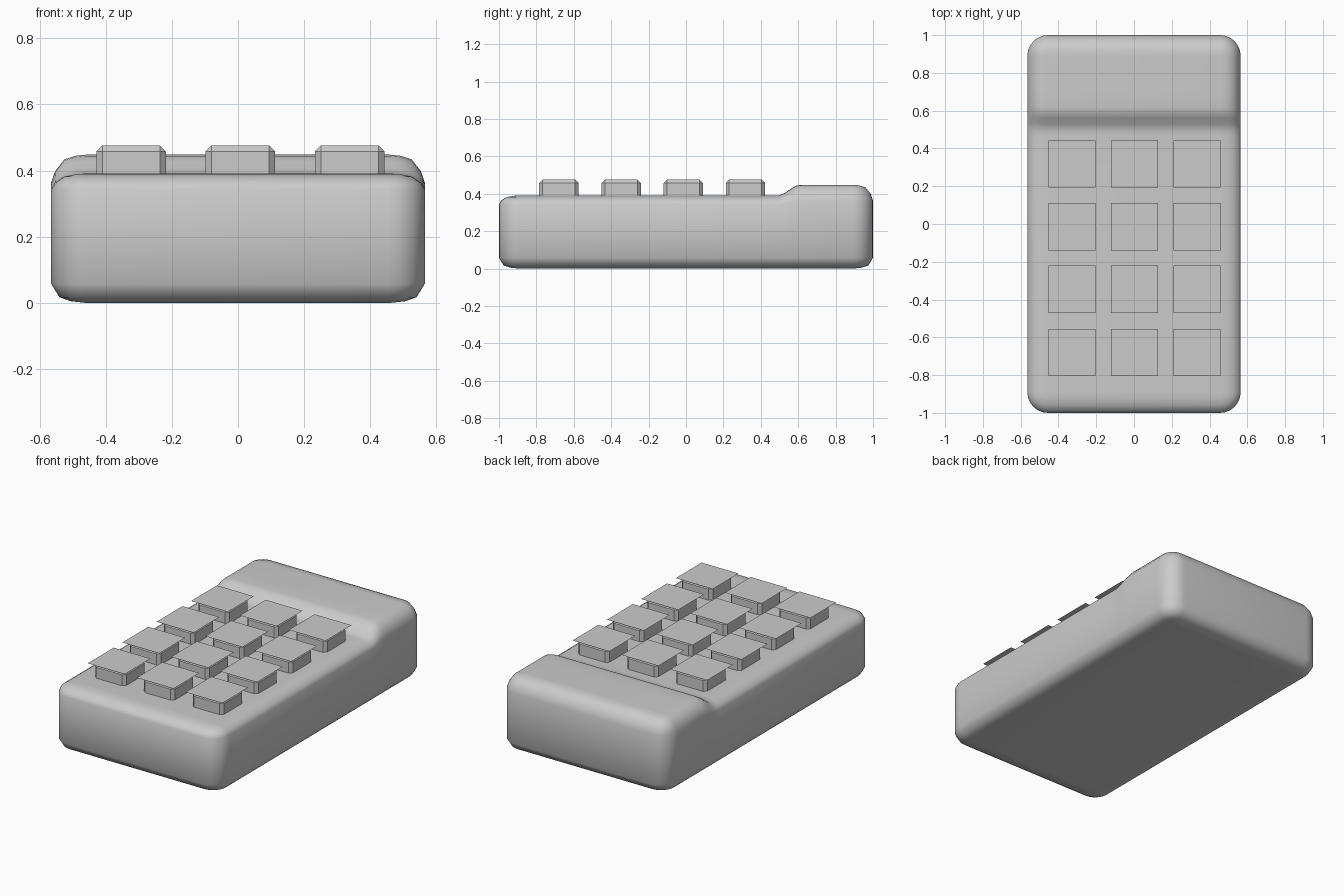
import bpy, bmesh, math

cube = bpy.data.objects.get("Cube")
if cube:
    bpy.data.objects.remove(cube, do_unlink=True)

grey = bpy.data.materials.new("plain grey")
grey.use_nodes = True
colour = (0.6, 0.6, 0.6, 1)
grey.diffuse_color = colour
grey.node_tree.nodes["Principled BSDF"].inputs["Base Color"].default_value = colour


def finish(name, bm, angle=None):
    bmesh.ops.recalc_face_normals(bm, faces=bm.faces)
    mesh = bpy.data.meshes.new(name)
    bm.to_mesh(mesh)
    bm.free()
    mesh.materials.append(grey)
    obj = bpy.data.objects.new(name, mesh)
    bpy.context.collection.objects.link(obj)
    if angle:
        bpy.ops.object.select_all(action="DESELECT")
        obj.select_set(True)
        bpy.context.view_layer.objects.active = obj
        bpy.ops.object.shade_smooth_by_angle(angle=math.radians(angle))
    return obj


# Casing: stacked rounded outlines, with the rear of the top raised
HALF_X, RADIUS, ARC = 0.565, 0.11, 6
STEP_Y = [0.3, 0.47, 0.5, 0.53, 0.56, 0.59, 0.62, 0.7]


def half_outline(inset):
    r = RADIUS - inset
    cx, cy = HALF_X - RADIUS, 1 - RADIUS
    turn = [math.radians(90 * i / ARC) for i in range(ARC + 1)]
    front = [(cx + r * math.sin(a), -cy - r * math.cos(a)) for a in turn]
    back = [(cx + r * math.cos(a), cy + r * math.sin(a)) for a in turn]
    return front + [(cx + r, y) for y in STEP_Y] + back


def step(y):
    t = min(max((y - 0.49) / 0.12, 0), 1)
    return t * t * (3 - 2 * t)


def make_casing():
    bm = bmesh.new()
    # inset, height, extra height at the rear
    levels = [(0.105, 0, 0), (0.06, 0.005, 0), (0.025, 0.017, 0), (0, 0.058, 0),
              (0, 0.343, 0.02), (0.012, 0.364, 0.034), (0.04, 0.382, 0.052),
              (0.075, 0.389, 0.056), (0.105, 0.391, 0.057)]
    rings = []
    for inset, z, lift in levels:
        pts = half_outline(inset)
        right = [bm.verts.new((x, y, z + lift * step(y))) for x, y in pts]
        left = [bm.verts.new((-x, y, z + lift * step(y))) for x, y in pts]
        rings.append((right, left))
    for (r0, l0), (r1, l1) in zip(rings, rings[1:]):
        a, b = r0 + l0[::-1], r1 + l1[::-1]
        for i in range(len(a)):
            j = (i + 1) % len(a)
            bm.faces.new((a[i], a[j], b[j], b[i]))
    for right, left in (rings[0], rings[-1]):
        for i in range(len(right) - 1):
            bm.faces.new((right[i], right[i + 1], left[i + 1], left[i]))
    finish("casing", bm, 60)


make_casing()


# Keys: chamfered blocks, each with a thin overhanging cap sheet
def make_key(name, x, y):
    bm = bmesh.new()
    half, low, high = 0.105, 0.37, 0.476
    bmesh.ops.create_cube(bm, size=1)
    for v in bm.verts:
        v.co = (x + 0.005 + v.co.x * 2 * half, y + v.co.y * 2 * half,
                high if v.co.z > 0 else low)
    bmesh.ops.bevel(bm, geom=bm.edges[:], offset=0.018, segments=1,
                    affect="EDGES")
    finish(name, bm)
    bm = bmesh.new()
    bmesh.ops.create_grid(bm, x_segments=1, y_segments=1, size=0.125)
    bmesh.ops.translate(bm, verts=bm.verts, vec=(x, y, 0.478))
    finish(name + "_cap", bm)


for row, y in enumerate((0.318, -0.015, -0.346, -0.68)):
    for col, x in enumerate((-0.328, 0.002, 0.333)):
        make_key(f"key_row{row + 1}_column{col + 1}", x, y)
